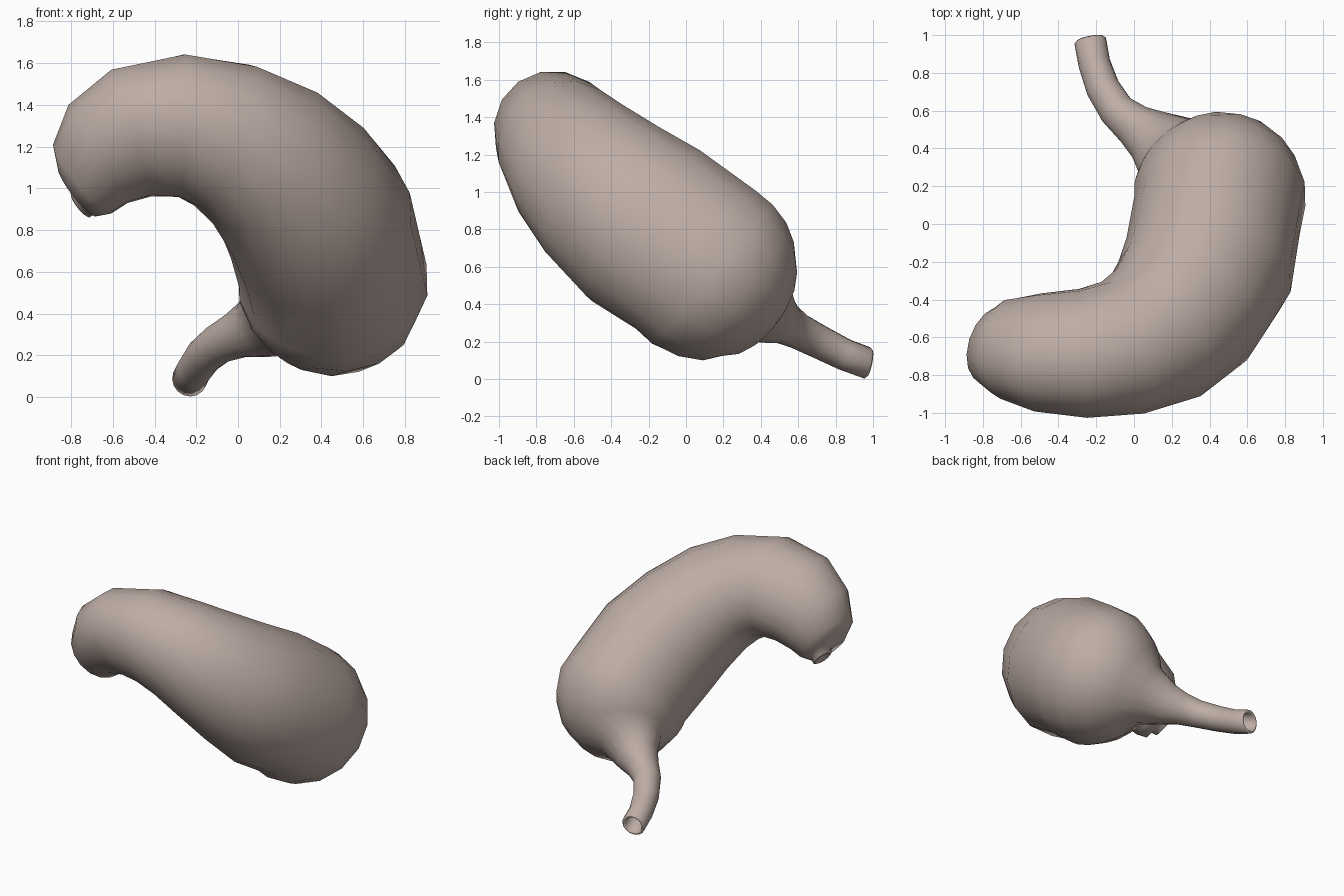
import bpy, bmesh, math
from mathutils import Vector as V

if "Cube" in bpy.data.objects:
    bpy.data.objects.remove(bpy.data.objects["Cube"])

SIDES = 16
B = V((0, 0.75, 0.66)).normalized()  # across the bend plane
rings = []  # (centre, radius, normal or None, stretch along B)


def add(x, y, z, r, n=None, k=1.0):
    rings.append((V((x, y, z)), r, V(n).normalized() if n else None, k))


# Narrow inlet tube: recessed bore first, then rim, then out along the stalk
add(-0.20, 0.86, 0.125, 0.05, (0.2, -1, 0.25))
add(-0.23, 0.965, 0.085, 0.062, (0.2, -1, 0.2))
add(-0.233, 0.982, 0.085, 0.072, (0.2, -1, 0.2))
add(-0.232, 0.97, 0.086, 0.085, (0.2, -1, 0.2))
add(-0.21, 0.85, 0.13, 0.085)
add(-0.165, 0.72, 0.195, 0.09)
add(-0.09, 0.60, 0.257, 0.097)
add(0.00, 0.525, 0.30, 0.115)
add(0.085, 0.465, 0.33, 0.15)

# Bulb: slices of a sphere whose axis swings from the stalk to the body
C, R = V((0.455, 0.13, 0.57)), 0.46
n1 = V((-0.64, 0.64, -0.43)).normalized()
n2 = V((0.14, 0.75, -0.66)).normalized()
for i in range(6):
    s = i / 5
    n = n1.slerp(n2, s) if hasattr(n1, "slerp") else n1.lerp(n2, s).normalized()
    half = math.radians(28 + 75 * s)
    rings.append((C + n * R * math.cos(half), R * math.sin(half), -n, 1 + 0.11 * s))

# Curved body, tapering to the outlet
add(0.395, -0.215, 0.82, 0.455, k=1.11)
add(0.285, -0.42, 0.99, 0.43, k=1.07)
add(0.13, -0.575, 1.145, 0.40, k=1.02)
add(-0.06, -0.655, 1.25, 0.375, k=0.96)
add(-0.27, -0.685, 1.30, 0.36, k=0.92)
add(-0.51, -0.68, 1.265, 0.34, (-0.95, 0, -0.29), 0.86)
add(-0.67, -0.66, 1.165, 0.29, (-0.87, 0.05, -0.49), 0.86)
end = (-0.78, 0.2, -0.6)
add(-0.745, -0.64, 1.045, 0.225, end, 0.88)
add(-0.77, -0.62, 0.985, 0.15, end)
# Small outlet lip with a recessed bore
add(-0.735, -0.595, 0.945, 0.085, end)
add(-0.755, -0.58, 0.92, 0.075, end)
add(-0.76, -0.578, 0.915, 0.06, end)
add(-0.725, -0.595, 0.955, 0.045, end)

# Loft all rings into one skin, carrying the ring frame along the path
bm = bmesh.new()
loops, u = [], V((0, 0, 1))
for i, (c, r, n, k) in enumerate(rings):
    if n is None:
        n = (rings[i + 1][0] - rings[i - 1][0]).normalized()
    u = (u - n * u.dot(n)).normalized()
    w = n.cross(u)
    loop = []
    for j in range(SIDES):
        a = math.tau * j / SIDES
        d = r * (u * math.cos(a) + w * math.sin(a))
        loop.append(bm.verts.new(c + d + B * d.dot(B) * (k - 1)))
    loops.append(loop)
for a, b in zip(loops, loops[1:]):
    for k in range(SIDES):
        j = (k + 1) % SIDES
        bm.faces.new((a[k], a[j], b[j], b[k]))
bm.faces.new(loops[0][::-1])
bm.faces.new(loops[-1])
bmesh.ops.recalc_face_normals(bm, faces=bm.faces)
for f in bm.faces:
    f.smooth = True

me = bpy.data.meshes.new("stomach")
bm.to_mesh(me)
bm.free()
mat = bpy.data.materials.new("taupe flesh")
mat.diffuse_color = (0.51, 0.415, 0.375, 1)
mat.use_nodes = True
mat.node_tree.nodes["Principled BSDF"].inputs["Base Color"].default_value = mat.diffuse_color
me.materials.append(mat)
ob = bpy.data.objects.new("stomach", me)
bpy.context.collection.objects.link(ob)
